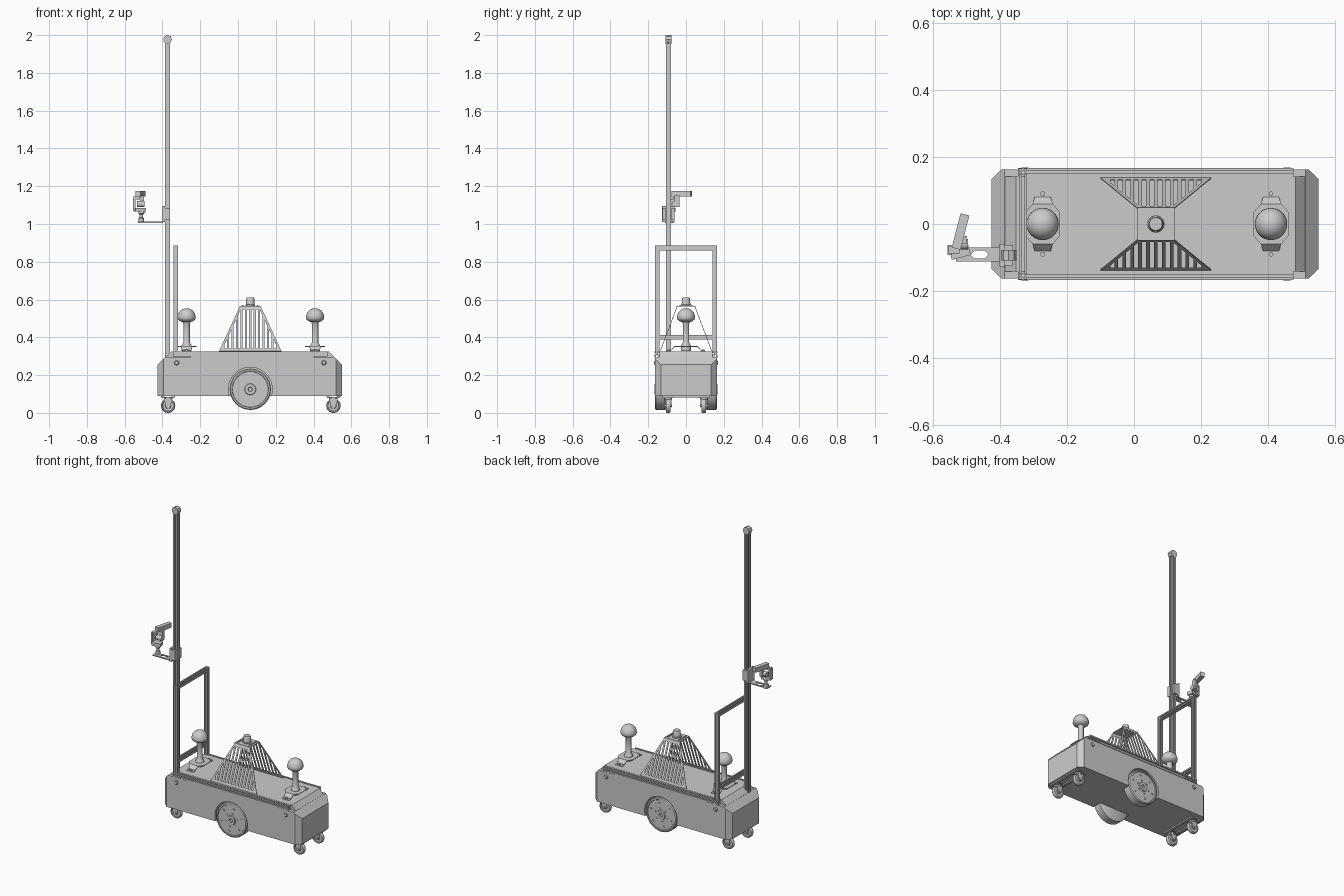
import bpy, bmesh
from math import pi, cos, sin
from mathutils import Vector, Matrix

if "Cube" in bpy.data.objects:
    bpy.data.objects.remove(bpy.data.objects["Cube"])


def finish(name, bm):
    bmesh.ops.remove_doubles(bm, verts=bm.verts, dist=1e-5)
    bmesh.ops.recalc_face_normals(bm, faces=bm.faces)
    me = bpy.data.meshes.new(name)
    bm.to_mesh(me)
    bm.free()
    ob = bpy.data.objects.new(name, me)
    bpy.context.collection.objects.link(ob)
    return ob


def prism(name, pts, vec, cuts=()):
    """Extrude a 3D polygon along vec; cuts are (point, normal) planes that trim it."""
    bm = bmesh.new()
    f = bm.faces.new([bm.verts.new(p) for p in pts])
    r = bmesh.ops.extrude_face_region(bm, geom=[f], use_keep_orig=True)
    bmesh.ops.translate(bm, vec=Vector(vec), verts=[v for v in r['geom'] if isinstance(v, bmesh.types.BMVert)])
    bmesh.ops.recalc_face_normals(bm, faces=bm.faces)
    for co, no in cuts:
        g = bmesh.ops.bisect_plane(bm, geom=bm.verts[:] + bm.edges[:] + bm.faces[:],
                                   plane_co=co, plane_no=no, clear_outer=True)
        bmesh.ops.holes_fill(bm, edges=[e for e in bm.edges if e.is_boundary])
    return finish(name, bm)


def box(name, x0, x1, y0, y1, z0, z1, rot=0):
    ob = prism(name, [(x0, y0, z0), (x1, y0, z0), (x1, y1, z0), (x0, y1, z0)], (0, 0, z1 - z0))
    if rot:
        c = Vector(((x0 + x1) / 2, (y0 + y1) / 2, 0))
        ob.data.transform(Matrix.Translation(c) @ Matrix.Rotation(rot, 4, 'Z') @ Matrix.Translation(-c))
    return ob


def lathe(name, prof, c, axis='Z', seg=32, flip=1):
    """Spin (radius, height) points around an axis through c."""
    place = {'Z': lambda r, h: (r, 0, h), 'Y': lambda r, h: (r, h * flip, 0), 'X': lambda r, h: (h * flip, r, 0)}[axis]
    bm = bmesh.new()
    vs = [bm.verts.new(Vector(place(r, h)) + Vector(c)) for r, h in prof]
    es = [bm.edges.new(p) for p in zip(vs, vs[1:])]
    ax = {'X': (1, 0, 0), 'Y': (0, 1, 0), 'Z': (0, 0, 1)}[axis]
    bmesh.ops.spin(bm, geom=vs + es, cent=c, axis=ax, angle=2 * pi, steps=seg)
    ob = finish(name, bm)
    bpy.ops.object.select_all(action='DESELECT')
    ob.select_set(True)
    bpy.context.view_layer.objects.active = ob
    bpy.ops.object.shade_smooth_by_angle(angle=0.6)
    return ob


def cyl(name, r, h0, h1, c, axis='Z', seg=24, flip=1):
    return lathe(name, [(0, h0), (r, h0), (r, h1), (0, h1)], c, axis, seg, flip)


def slot_beam(name, a, b, s):
    """Slotted square extrusion from a to b, half width s."""
    a, b = Vector(a), Vector(b)
    d = (b - a).normalized()
    u = Vector((0, 0, 1)) if abs(d.z) < .5 else Vector((1, 0, 0))
    v = d.cross(u)
    w, k = .3 * s, .5 * s
    pts = []
    for i in range(4):
        co, si = cos(i * pi / 2), sin(i * pi / 2)
        for x, y in ((s, -s), (s, -w), (k, -w), (k, w), (s, w)):
            pts.append(a + u * (x * co - y * si) + v * (x * si + y * co))
    return prism(name, pts, b - a)


def subtract(ob, cutter):
    m = ob.modifiers.new('cut', 'BOOLEAN')
    m.operation, m.solver, m.object = 'DIFFERENCE', 'EXACT', cutter
    bpy.context.view_layer.objects.active = ob
    bpy.ops.object.modifier_apply(modifier=m.name)
    bpy.data.objects.remove(cutter)


CX = .065  # middle of the cart body

# Body shell with trimmed vertical corners
corners = [((ex, sy * .133, 0), (sx, sy, 0)) for ex, sx in ((-.425, -1), (.55, 1)) for sy in (-1, 1)]
side = [(-.425, .09), (.55, .09), (.55, .255), (.51, .296), (-.385, .296), (-.425, .255)]
body = prism('body', [(x, -.163, z) for x, z in side], (0, .326, 0), corners)
for s in (-1, 1):
    subtract(body, cyl('arch_cutter', .116, .1, .25, (CX, 0, .125), 'Y', 48, s))
lid = [(-.385, .295), (.51, .295), (.481, .326), (-.351, .326)]
prism('lid', [(x, -.141, z) for x, z in lid], (0, .282, 0))

for s in (-1, 1):
    # Edge rails, side bolts, seam strips
    slot_beam('edge_rail', (-.345, s * .154, .312), (.475, s * .154, .312), .013)
    for x in (-.325, .455):
        lathe('side_bolt', [(0, .16), (.013, .16), (.013, .165), (.009, .169), (0, .169)], (x, 0, .265), 'Y', 16, s)
    box('side_seam', -.25, .4, s * .162, s * .167, .296, .304)
    # Drive wheels
    lathe('drive_wheel', [(0, .105), (.1, .105), (.109, .11), (.109, .158), (.104, .163), (.096, .164),
                          (.094, .16), (.03, .16), (.028, .166), (.012, .166), (.01, .158), (0, .158)],
          (CX, 0, .125), 'Y', 48, s)
    for i in range(6):
        a = i * pi / 3 + .3
        cyl('wheel_bolt', .006, .158, .164, (CX + .075 * cos(a), 0, .125 + .075 * sin(a)), 'Y', 10, s)
        cyl('hub_bolt', .004, .158, .164, (CX + .042 * cos(a), 0, .125 + .042 * sin(a)), 'Y', 8, s)

# Casters with swivels and forks
for x in (-.37, .505):
    for dx in (-.028, .028):
        box('caster_crossbar', x + dx - .009, x + dx + .009, -.125, .125, .082, .092)
    for s in (-1, 1):
        y = s * .095
        box('caster_plate', x - .034, x + .034, y - .028, y + .028, .079, .084)
        cyl('caster_swivel', .022, .07, .08, (x, y, 0))
        lathe('caster_wheel', [(0, -.012), (.014, -.012), (.016, -.008), (.028, -.008), (.03, -.012), (.035, -.012),
                               (.038, -.007), (.038, .007), (.035, .012), (.03, .012), (.028, .008), (.016, .008),
                               (.014, .012), (0, .012)], (x, y, .038), 'Y', 28)
        cyl('caster_axle', .007, -.021, .021, (x, y, .038), 'Y', 12)
        for t in (-1, 1):
            prism('caster_fork', [(x + px, y + t * .015, z) for px, z in
                                  ((-.022, .075), (-.011, .028), (.011, .028), (.022, .075))], (0, t * .003, 0))

# Vent tower: two sloped slotted panels and a cap
for s in (-1, 1):
    def P(u, t):
        return (CX + u, s * (.138 - .09 * t), .327 + .238 * t)

    def panel(name, uts):
        prism(name, [P(u, t) for u, t in uts], (0, -s * .003, -.001))

    def half(t):
        return .165 - .11 * t
    panel('vent_bottom', [(-half(0), 0), (half(0), 0), (half(.06), .06), (-half(.06), .06)])
    panel('vent_top', [(-half(.93), .93), (half(.93), .93), (half(1), 1), (-half(1), 1)])
    for e in (-1, 1):
        panel('vent_edge', [(e * half(0), 0), (e * half(1), 1), (e * (half(1) - .012), 1), (e * (half(0) - .012), 0)])
    for i in range(-6, 7):
        u, w = i * .0235, .0055
        top = [min(1, (.165 - abs(q)) / .11) for q in (u - w, u + w)]
        panel('vent_slat', [(u - w, 0), (u + w, 0), (u + w, top[1]), (u - w, top[0])])
box('vent_cap', CX - .055, CX + .055, -.049, .049, .562, .567)
lathe('top_sensor', [(0, .566), (.026, .566), (.026, .572), (.023, .574), (.021, .607), (.019, .61), (0, .61)], (CX, 0, 0))
for s in (-1, 1):
    box('cap_rib', CX + s * .04 - .004, CX + s * .04 + .004, -.035, .035, .567, .571)

# Domed antennas on bent brackets
for x in (-.272, .408):
    lathe('dome_antenna', [(0, .328), (.026, .328), (.026, .355), (.021, .366), (.017, .372), (.017, .472), (.02, .48),
                           (.033, .485), (.044, .493), (.048, .503), (.047, .514), (.042, .53), (.031, .543),
                           (.017, .551), (0, .554)], (x, 0, 0), 'Z', 40)
    prism('bracket_plate', [(x + a, b, .349) for a, b in ((-.03, -.06), (.03, -.06), (.052, -.035), (.052, .035), (.03, .06),
                                                          (-.03, .06), (-.052, .035), (-.052, -.035))], (0, 0, .004))
    for s in (-1, 1):
        prism('bracket_leg', [(x - .03, s * .06, .349), (x + .03, s * .06, .349), (x + .024, s * .08, .328),
                              (x - .024, s * .08, .328)], (0, 0, .004))
        box('bracket_foot', x - .024, x + .024, s * .08, s * .1, .326, .33)
        cyl('bracket_bolt', .007, .328, .336, (x, s * .09, 0), 'Z', 12)

# Push handle
for s in (-1, 1):
    slot_beam('handle_upright', (-.33, s * .153, .325), (-.33, s * .153, .885), .012)
for z in (.873, .4):
    slot_beam('handle_crossbar', (-.33, -.141, z), (-.33, .141, z), .012)

# Mast with rounded cap
slot_beam('mast', (-.373, -.093, .28), (-.373, -.093, 1.97), .014)
cyl('mast_cap', .023, -.109, -.077, (-.373, 0, 1.977), 'Y', 8)

# Clamp and plate arm carrying the stabilised camera
box('mast_clamp', -.4, -.386, -.126, -.06, 1.01, 1.095)
for s in (-1, 1):
    box('clamp_jaw', -.388, -.36, -.093 + s * .023 - .008, -.093 + s * .023 + .008, 1.02, 1.085)
arm = box('arm_plate', -.53, -.398, -.112, -.07, 1.006, 1.012)
cx = -.46
subtract(arm, prism('arm_cutter', [(cx + a, -.091 + b, 1) for a, b in ((-.027, 0), (-.015, -.012), (.015, -.012), (.027, 0),
                                                                      (.015, .012), (-.015, .012))], (0, 0, .03)))
lathe('camera_grip', [(0, 1.004), (.015, 1.004), (.015, 1.03), (.01, 1.034), (.01, 1.05), (.016, 1.055), (.016, 1.075),
                      (0, 1.075)], (-.512, -.082, 0), 'Z', 20)
box('gimbal_base', -.548, -.49, -.1, -.062, 1.065, 1.085, .25)
box('gimbal_side_arm', -.555, -.543, -.092, -.062, 1.07, 1.14)
box('gimbal_top_arm', -.553, -.52, -.088, -.066, 1.13, 1.145)
cyl('gimbal_motor', .016, -.535, -.495, (0, -.06, 1.105), 'X', 20)
box('gimbal_post', -.515, -.497, -.06, -.035, 1.09, 1.152)
box('camera_head', -.53, -.503, -.075, .03, 1.145, 1.174, -.25)
